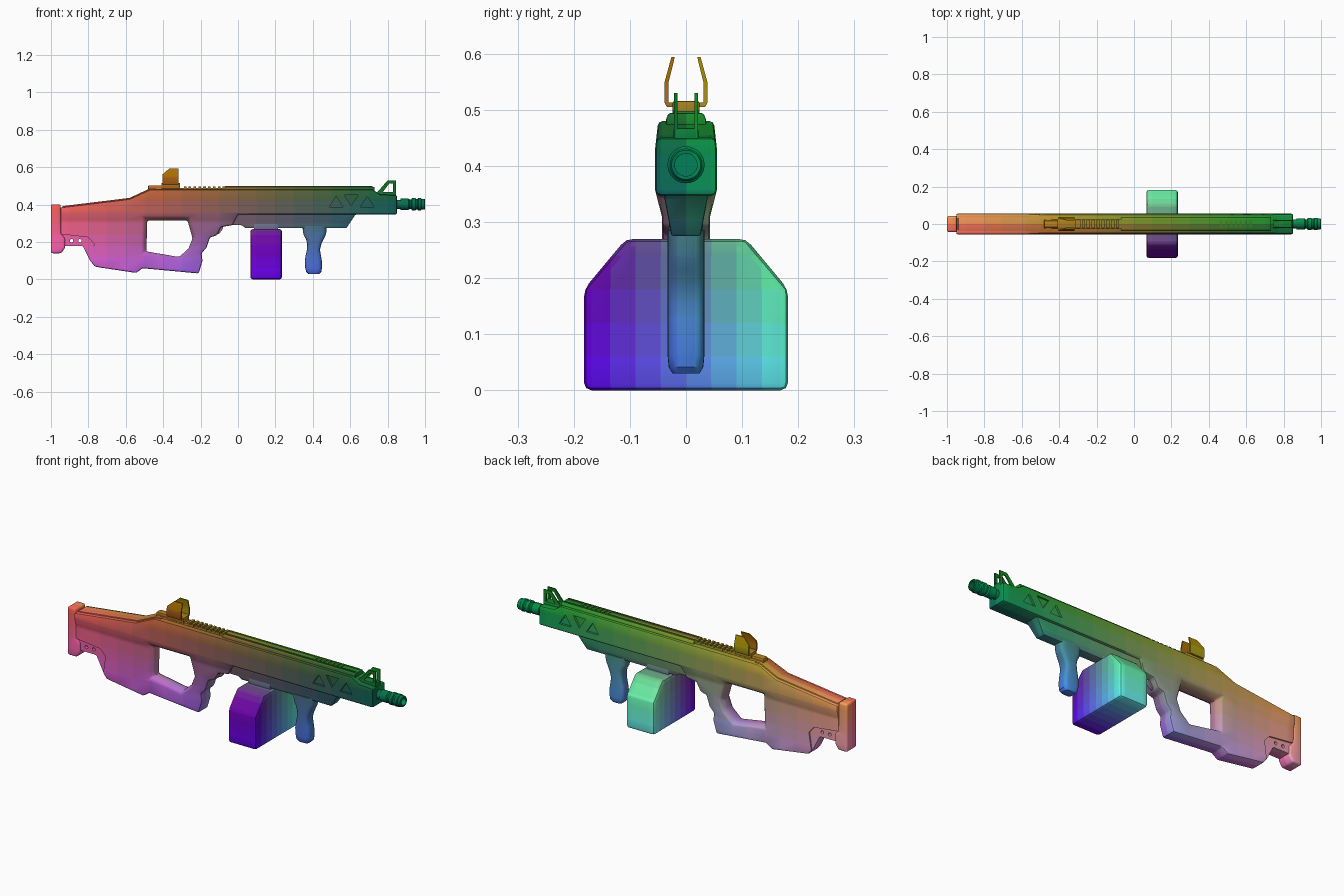
import bpy, bmesh, math

if "Cube" in bpy.data.objects:
    bpy.data.objects.remove(bpy.data.objects["Cube"])


def make(name, rings):
    """Skin a list of equal-length vertex rings into one capped object."""
    bm = bmesh.new()
    vs = [[bm.verts.new(p) for p in r] for r in rings]
    n = len(vs[0])
    for a, b in zip(vs, vs[1:]):
        for i in range(n):
            bm.faces.new((a[i], a[(i + 1) % n], b[(i + 1) % n], b[i]))
    bm.faces.new(vs[0])
    bm.faces.new(vs[-1])
    bmesh.ops.recalc_face_normals(bm, faces=bm.faces)
    me = bpy.data.meshes.new(name)
    bm.to_mesh(me)
    bm.free()
    ob = bpy.data.objects.new(name, me)
    bpy.context.collection.objects.link(ob)
    return ob


def prism(name, pts, axis, layers):
    """Extrude a profile along x or y; layers are (position, scale)."""
    ca = sum(p[0] for p in pts) / len(pts)
    cb = sum(p[1] for p in pts) / len(pts)
    rings = []
    for t, s in layers:
        q = [(ca + (a - ca) * s, cb + (b - cb) * s) for a, b in pts]
        rings.append([(t, a, b) if axis == 'x' else (a, t, b) for a, b in q])
    return make(name, rings)


def plate(name, pts, y0, y1):
    return prism(name, pts, 'y', [(y0, 1), (y1, 1)])


def bar(name, half, x0, x1):
    """Prism along x from the +y half of a cross-section."""
    pts = half + [(-y, z) for y, z in reversed(half)]
    return prism(name, pts, 'x', [(x0, 1), (x1, 1)])


def box(name, x0, x1, w, z0, z1):
    return plate(name, [(x0, z0), (x1, z0), (x1, z1), (x0, z1)], -w, w)


def boolean(ob, cutter, op='DIFFERENCE'):
    m = ob.modifiers.new('cut', 'BOOLEAN')
    m.operation, m.object, m.solver = op, cutter, 'EXACT'
    cutter.hide_render = True
    cutter["cutter"] = True


def bevel(ob, width, seg=2):
    m = ob.modifiers.new('bevel', 'BEVEL')
    m.width, m.segments, m.limit_method = width, seg, 'ANGLE'
    m.angle_limit = math.radians(35)
    return ob


# Main body: stock, grip frame and receiver
body = plate('body', [
    (-.95, .385), (-.58, .43), (-.47, .48), (.72, .48), (.76, .455), (.85, .45),
    (.85, .347), (.0, .347), (-.03, .29), (-.09, .28), (-.115, .235), (-.15, .225),
    (-.168, .17), (-.195, .14), (-.19, .10), (-.21, .032), (-.51, .06),
    (-.545, .035), (-.765, .068), (-.79, .1), (-.83, .18), (-.95, .18)], -.055, .055)
section = bar('section_cutter', [(.04, -.1), (.043, .31), (.0551, .357), (.0551, .43),
                                 (.049, .485), (.049, .6)], -1.2, 1.2)
boolean(body, section, 'INTERSECT')
hole = prism('hole_cutter', [(-.485, .315), (-.27, .315), (-.243, .22), (-.265, .165),
                             (-.315, .12), (-.49, .15)], 'y',
             [(-.07, 1.3), (-.02, 1), (.02, 1), (.07, 1.3)])
boolean(body, hole)
bevel(body, .008)

# Side details: triangular vents, stock recess
for s in (1, -1):
    for x, z, d in [(.525, .387, 1), (.605, .452, -1), (.69, .387, 1)]:
        boolean(body, plate('vent_cutter', [(x - .037, z), (x + .037, z), (x, z + d * .056)],
                            s * .044, s * .08))
    boolean(body, plate('recess_cutter', [(-.97, .245), (-.8, .225), (-.77, .19),
                                          (-.79, .05), (-.97, .05)], s * .034, s * .08))
# Two pin holes through the stock
for x in (-.89, -.845):
    boolean(body, plate('pin_cutter', [(x + .009 * math.cos(i * math.pi / 6),
                                        .207 + .009 * math.sin(i * math.pi / 6))
                                       for i in range(12)], -.1, .1))

# Butt pad
bevel(plate('butt_pad', [(-1, .402), (-.948, .402), (-.945, .245), (-.925, .22),
                         (-.925, .17), (-.945, .14), (-1, .14)], -.043, .043), .01, 3)

# Cheek rest on the stock
bevel(plate('cheek_rest', [(-.94, .37), (-.94, .392), (-.58, .436), (-.47, .487),
                           (-.44, .487), (-.44, .45), (-.55, .41)], -.036, .036), .005)

# Lower handguard with sloped nose
lower = plate('lower_handguard', [(-.1, .36), (.65, .36), (.625, .342), (.58, .275),
                                  (.04, .275), (.02, .29), (-.05, .29)], -.06, .06)
lower_section = bar('lower_section_cutter', [(.024, .2), (.026, .275), (.038, .34),
                                             (.046, .4)], -.5, 1)
boolean(lower, lower_section, 'INTERSECT')
bevel(lower, .004)

# Trigger
bevel(plate('trigger', [(-.10, .3), (-.07, .3), (-.085, .265), (-.1, .245), (-.115, .24)],
            -.01, .01), .003)

# Top cover and rail teeth
bevel(bar('top_cover', [(.036, .47), (.036, .482), (.031, .494)], -.07, .73), .003)
bevel(bar('rear_rail', [(.026, .47), (.022, .489)], -.48, -.06), .003)
for name, x0, w, count in (('rear_rail_tooth', -.29, .024, 9),
                           ('front_rail_tooth', .46, .018, 7)):
    t = box(name, x0, x0 + .014, w, .48, .498)
    a = t.modifiers.new('array', 'ARRAY')
    a.count, a.use_relative_offset, a.use_constant_offset = count, False, True
    a.constant_offset_displace = (.026, 0, 0)
for y in (-.02, .02):
    plate('cover_ridge', [(-.07, .49), (.72, .49), (.72, .499), (-.07, .499)],
          y - .003, y + .003)

# Rear sight: base and folded U-shaped hood
bevel(box('rear_sight_base', -.48, -.31, .018, .48, .503), .004)
bevel(box('rear_sight_mount', -.41, -.31, .024, .485, .516), .004)
hood = bar('rear_sight_hood', [(.034, .505), (.038, .512), (.038, .55), (.026, .594),
                               (.02, .594), (.031, .549), (.031, .513)], -.405, -.315)
hood_side = plate('hood_cutter', [(-.403, .49), (-.317, .49), (-.317, .6), (-.36, .6),
                                  (-.403, .562)], -.1, .1)
boolean(hood, hood_side, 'INTERSECT')

# Front sight: block and two open triangular plates
bevel(box('front_sight_base', .745, .845, .022, .44, .468), .004)
for y in (-.018, .018):
    plate('front_sight_plate', [(.735, .455), (.80, .53), (.845, .53), (.845, .45),
                                (.828, .45), (.828, .512), (.808, .512), (.765, .455)],
          y - .003, y + .003)

# Barrel and ringed muzzle, turned around x
turned = [(.82, .024), (.868, .024), (.87, .03), (.912, .03), (.918, .025), (.926, .025),
          (.93, .033), (.948, .033), (.952, .029), (.96, .029), (.964, .033), (.978, .033),
          (.982, .029), (.996, .029), (1, .026), (1, .02), (.95, .02)]
make('barrel', [[(x, r * math.cos(i * math.pi / 16), .402 + r * math.sin(i * math.pi / 16))
                 for i in range(32)] for x, r in turned])

# Box magazine slung across the gun, and its collar
bevel(bar('box_magazine', [(.182, 0), (.182, .18), (.107, .27)], .066, .235), .014)
bevel(box('magazine_collar', .085, .215, .03, .262, .3), .004)


# Vertical foregrip: rounded rings with finger swells
def ring(z, x0, x1, w):
    def power(v):
        return math.copysign(abs(v) ** .55, v)
    return [((x0 + x1) / 2 + (x1 - x0) / 2 * power(math.cos(i * math.pi / 12)),
             w * power(math.sin(i * math.pi / 12)), z) for i in range(24)]


make('foregrip', [ring(*r) for r in [
    (.285, .345, .475, .033), (.255, .347, .473, .033), (.235, .352, .468, .033),
    (.215, .364, .458, .033), (.19, .37, .446, .033), (.16, .369, .438, .033),
    (.13, .362, .443, .033), (.10, .357, .448, .033), (.065, .359, .449, .033),
    (.042, .364, .446, .031), (.03, .376, .435, .024)]])

# Bake modifiers, drop cutters
parts = [o for o in bpy.data.objects if "cutter" not in o]
bpy.ops.object.select_all(action='DESELECT')
for o in parts:
    o.select_set(True)
bpy.context.view_layer.objects.active = parts[0]
bpy.ops.object.convert(target='MESH')
for o in [o for o in bpy.data.objects if "cutter" in o]:
    bpy.data.objects.remove(o)

# Paint: red fades along x, green rises along y, blue fades with height
STEP = (.1, .045, .06)
paints = {}


def paint(center):
    key = tuple(round(2 * c / s) for c, s in zip(center, STEP))
    if key not in paints:
        x, y, z = (k * s / 2 for k, s in zip(key, STEP))
        rgb = [min(1, max(0, v)) for v in (.5 - x / 2, .5 + y / .364, 1 - z / .595)]
        mat = bpy.data.materials.new('paint')
        mat.diffuse_color = [v ** 2.2 for v in rgb] + [1]
        mat.use_nodes = True
        mat.node_tree.nodes["Principled BSDF"].inputs["Base Color"].default_value = mat.diffuse_color
        paints[key] = mat
    return paints[key]


for o in parts:
    bm = bmesh.new()
    bm.from_mesh(o.data)
    for axis in range(3):
        no = [float(i == axis) for i in range(3)]
        cs = [v.co[axis] for v in bm.verts]
        for k in range(math.ceil(min(cs) / STEP[axis]), math.ceil(max(cs) / STEP[axis])):
            bmesh.ops.bisect_plane(bm, geom=bm.verts[:] + bm.edges[:] + bm.faces[:],
                                   dist=1e-5, plane_co=[k * STEP[axis] * n for n in no],
                                   plane_no=no)
    slots = {}
    for f in bm.faces:
        f.material_index = slots.setdefault(paint(f.calc_center_bounds()), len(slots))
    for mat in slots:
        o.data.materials.append(mat)
    bm.to_mesh(o.data)
    bm.free()
bpy.ops.object.shade_smooth_by_angle(angle=math.radians(35))
